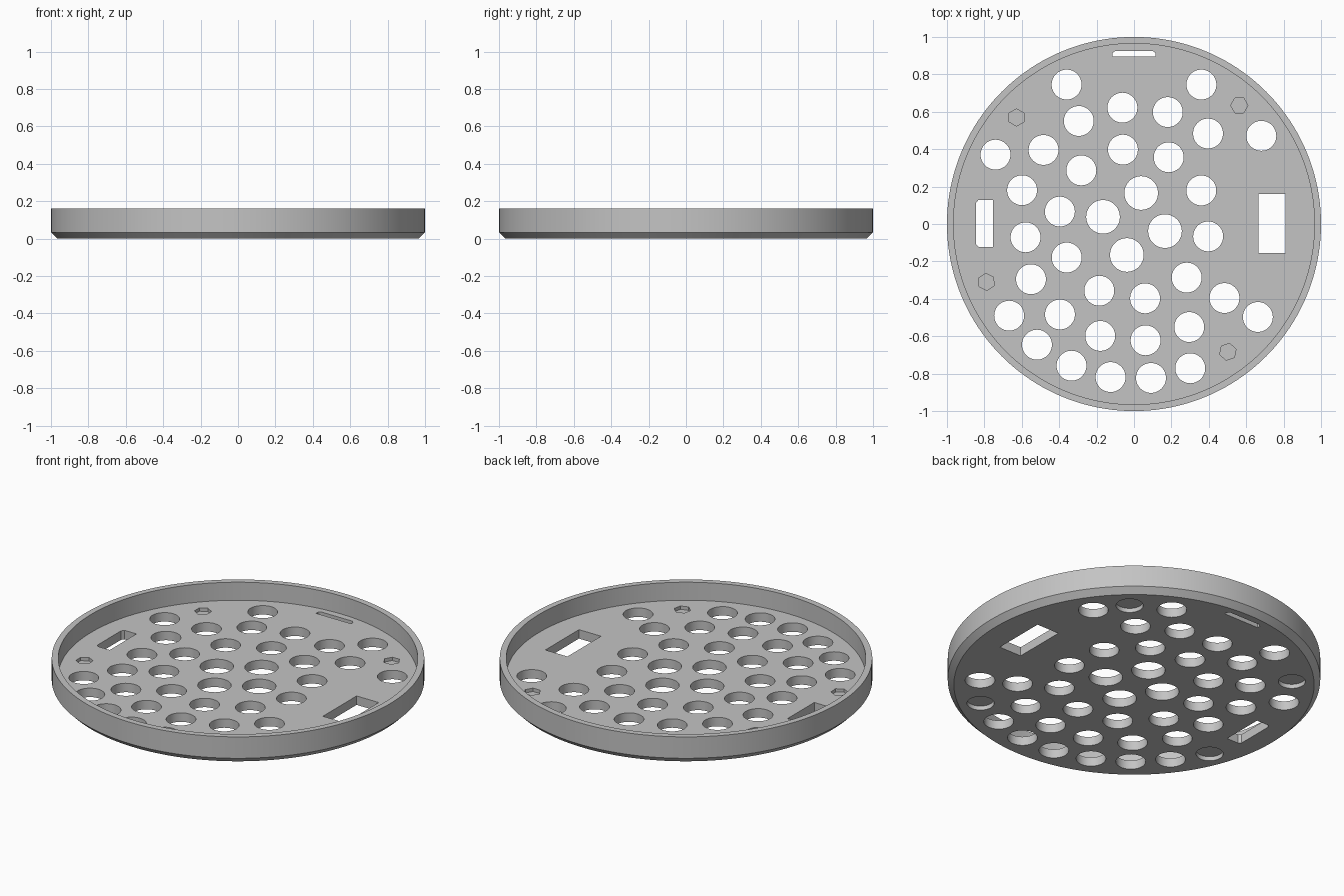
import bpy, bmesh, math

FLOOR = 0.053      # top of the perforated floor
HEIGHT = 0.16

cube = bpy.data.objects.get("Cube")
if cube:
    bpy.data.objects.remove(cube, do_unlink=True)

grey = bpy.data.materials.new("plain grey")
grey.use_nodes = True
color = (0.55, 0.55, 0.55, 1)
grey.diffuse_color = color
grey.node_tree.nodes["Principled BSDF"].inputs["Base Color"].default_value = color


def circle(x, y, r, n, turn=0.0):
    return [(x + r * math.cos(turn + math.tau * i / n),
             y + r * math.sin(turn + math.tau * i / n)) for i in range(n)]


def loft(bm, sections):
    """Closed solid through (outline, z) sections, capped at both ends."""
    rings = [[bm.verts.new((x, y, z)) for x, y in pts] for pts, z in sections]
    for a, b in zip(rings, rings[1:]):
        for i in range(len(a)):
            j = (i + 1) % len(a)
            bm.faces.new((a[i], a[j], b[j], b[i]))
    bm.faces.new(rings[0][::-1])
    bm.faces.new(rings[-1])


def make_object(name, bm):
    bmesh.ops.recalc_face_normals(bm, faces=bm.faces)
    mesh = bpy.data.meshes.new(name)
    bm.to_mesh(mesh)
    bm.free()
    mesh.materials.append(grey)
    obj = bpy.data.objects.new(name, mesh)
    bpy.context.collection.objects.link(obj)
    return obj


# Shallow tray: chamfered foot, outer wall, rim, inner wall, floor
bm = bmesh.new()
profile = [(0.967, 0), (1, 0.033), (1, HEIGHT), (0.965, HEIGHT), (0.965, FLOOR)]
loft(bm, [(circle(0, 0, r, 160), z) for r, z in profile])
tray = make_object("perforated_tray", bm)

# Everything cut out of the floor
bm = bmesh.new()


def through(outline):
    loft(bm, [(outline, -0.05), (outline, FLOOR + 0.03)])


# Round holes in rings: ring radius, hole radius, angles
rings = [
    (0.17, 0.09, [77 + 90 * i for i in range(4)]),
    (0.402, 0.08, [26.5 + 36 * i for i in range(10)]),
    (0.625, 0.08, [50.7 + 22.5 * i for i in range(13) if i != 6]),
    (0.584, 0.08, [187]),
    (0.828, 0.08, [34.7, 64.2, 115.8, 153.4, 216.3, 231.2,
                   246.2, 261.3, 276.3, 291.3, 323.1]),
]
for radius, hole, angles in rings:
    for angle in map(math.radians, angles):
        through(circle(radius * math.cos(angle), radius * math.sin(angle), hole, 48))

# Rectangular window and the two slots with clipped outer corners
through([(0.665, -0.155), (0.81, -0.155), (0.81, 0.16), (0.665, 0.16)])
through([(-0.755, -0.122), (-0.755, 0.128), (-0.832, 0.128),
         (-0.845, 0.112), (-0.845, -0.108), (-0.832, -0.122)])
through([(-0.115, 0.895), (0.115, 0.895), (0.115, 0.915),
         (0.1, 0.925), (-0.1, 0.925), (-0.115, 0.915)])

# Fixing points: hexagonal recess above, round pocket below, thin web between
for angle in map(math.radians, (48.4, 137.8, 201.4, 306.3)):
    x, y = 0.848 * math.cos(angle), 0.848 * math.sin(angle)
    nut = circle(x, y, 0.046, 6, angle + math.radians(12))
    head = circle(x, y, 0.073, 48)
    loft(bm, [(nut, FLOOR - 0.02), (nut, FLOOR + 0.03)])
    loft(bm, [(head, -0.05), (head, 0.025)])

cutter = make_object("floor_cutter", bm)
cutter.hide_render = True

# Cut, then shade
cut = tray.modifiers.new("floor openings", 'BOOLEAN')
cut.operation = 'DIFFERENCE'
cut.solver = 'EXACT'
cut.object = cutter
bpy.ops.object.select_all(action='DESELECT')
bpy.context.view_layer.objects.active = tray
tray.select_set(True)
bpy.ops.object.modifier_apply(modifier=cut.name)
bpy.data.objects.remove(cutter, do_unlink=True)
bpy.ops.object.shade_smooth_by_angle(angle=math.radians(30))
